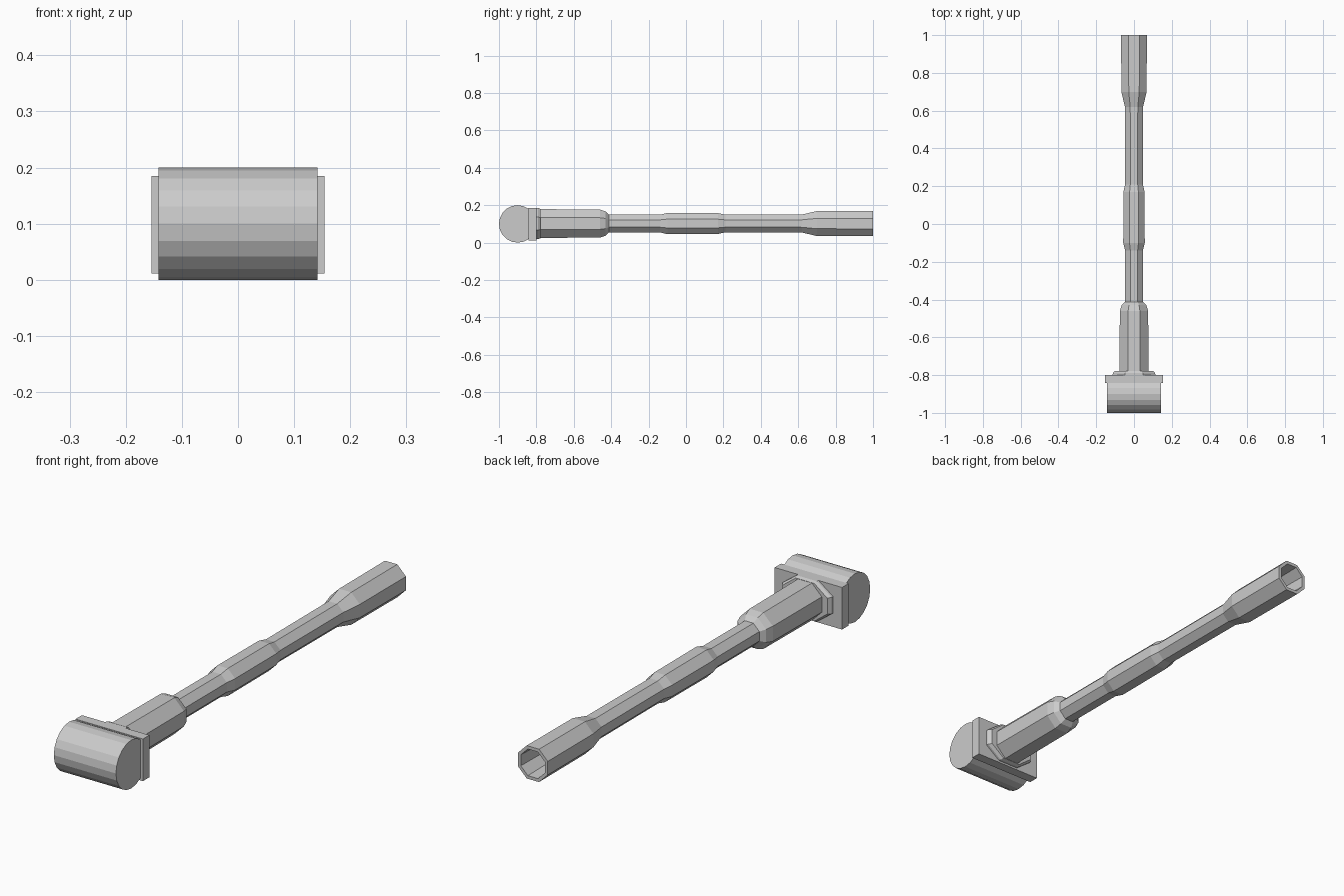
import bpy, bmesh
from math import cos, sin, pi

if "Cube" in bpy.data.objects:
    bpy.data.objects.remove(bpy.data.objects["Cube"])

ZC = 0.102  # height of the handle axis


def loft(name, rings, sides=8):
    """Loft flat-topped polygon rings (y, half width x, half height z) along y."""
    bm = bmesh.new()
    k = 1 / cos(pi / sides)
    loops = []
    for y, rx, rz in rings:
        loops.append([bm.verts.new((rx * k * cos((i + 0.5) * 2 * pi / sides), y,
                                    ZC + rz * k * sin((i + 0.5) * 2 * pi / sides)))
                      for i in range(sides)])
    for a, b in zip(loops, loops[1:]):
        for i in range(sides):
            j = (i + 1) % sides
            bm.faces.new((a[i], a[j], b[j], b[i]))
    bm.faces.new(loops[0])
    bm.faces.new(loops[-1])
    bmesh.ops.recalc_face_normals(bm, faces=bm.faces)
    mesh = bpy.data.meshes.new(name)
    bm.to_mesh(mesh)
    bm.free()
    obj = bpy.data.objects.new(name, mesh)
    bpy.context.collection.objects.link(obj)
    return obj


# Round head lying across the handle
bpy.ops.mesh.primitive_cylinder_add(vertices=20, radius=0.1, depth=0.284,
                                    location=(0, -0.9, 0.1), rotation=(0, pi / 2, 0))
bpy.context.object.name = "head"

# Rectangular backing plate
bpy.ops.mesh.primitive_cube_add(size=1, location=(0, -0.82, 0.098))
plate = bpy.context.object
plate.name = "backing_plate"
plate.scale = (0.308, 0.042, 0.174)

# Wide eight-sided collar behind the plate
loft("collar", [(-0.805, 0.114, 0.083), (-0.79, 0.112, 0.083), (-0.777, 0.102, 0.078)])

# Handle: socket, rod, mid grip, rod, flared end with a hollow
profile = [(-0.80, 0.077), (-0.46, 0.075), (-0.43, 0.065), (-0.412, 0.047),
           (-0.14, 0.047), (-0.10, 0.057), (0.17, 0.056), (0.21, 0.047),
           (0.62, 0.048), (0.70, 0.067), (1.0, 0.068),
           (1.0, 0.055), (0.74, 0.048)]
loft("handle", [(y, r, r) for y, r in profile])
